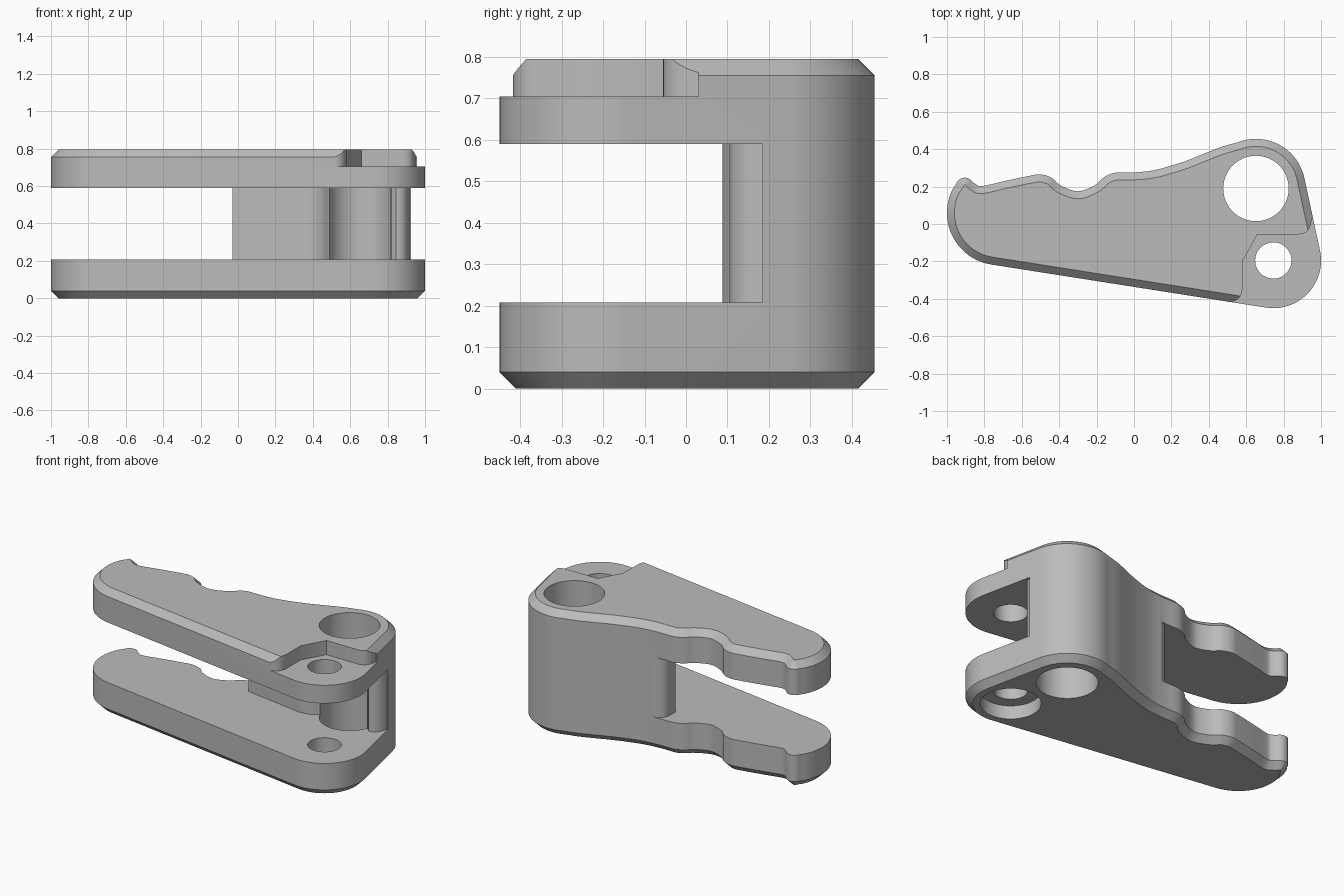
import bpy, bmesh
from math import radians, cos, sin
from mathutils import Vector

cube = bpy.data.objects.get("Cube")
if cube:
    bpy.data.objects.remove(cube, do_unlink=True)

HEIGHT, CHAMFER = 0.795, 0.04
PIVOT, BORE, NOSE = (0.745, -0.195), (0.652, 0.19), (-0.72, 0.06)

grey = bpy.data.materials.new("plain grey")
grey.use_nodes = True
grey.diffuse_color = (0.5, 0.5, 0.5, 1)
grey.node_tree.nodes["Principled BSDF"].inputs["Base Color"].default_value = (0.5, 0.5, 0.5, 1)


def arc(centre, radius, start, end, steps):
    angles = [radians(start + (end - start) * i / steps) for i in range(steps + 1)]
    return [Vector((centre[0] + radius * cos(a), centre[1] + radius * sin(a))) for a in angles]


def spline(points, steps=5):
    """Catmull-Rom curve through the inner points."""
    p = [Vector(q) for q in points]
    out = []
    for a, b, c, d in zip(p, p[1:], p[2:], p[3:]):
        for i in range(steps):
            t = i / steps
            out.append(0.5 * (2 * b + (c - a) * t + (2 * a - 5 * b + 4 * c - d) * t ** 2
                              + (3 * b - a - 3 * c + d) * t ** 3))
    return out + [p[-2]]


def bend(a, control, b, steps=10):
    """Quadratic curve for a rounded corner."""
    a, control, b = Vector(a), Vector(control), Vector(b)
    ts = [i / steps for i in range(steps + 1)]
    return [a * (1 - t) ** 2 + control * 2 * t * (1 - t) + b * t * t for t in ts]


def inset(points, distance):
    """Move a counter-clockwise outline inwards."""
    out = []
    for i, p in enumerate(points):
        d1 = (p - points[i - 1]).normalized()
        d2 = (points[(i + 1) % len(points)] - p).normalized()
        n1, n2 = Vector((-d1.y, d1.x)), Vector((-d2.y, d2.x))
        out.append(p + (n1 + n2) * distance / (1 + n1.dot(n2)))
    return out


def loft(name, layers):
    """Closed solid from (outline, z) layers, bottom to top."""
    bm = bmesh.new()
    rings = [[bm.verts.new((p[0], p[1], z)) for p in pts] for pts, z in layers]
    bm.faces.new(rings[0][::-1])
    bm.faces.new(rings[-1])
    for low, high in zip(rings, rings[1:]):
        for i in range(len(low)):
            j = (i + 1) % len(low)
            bm.faces.new((low[i], low[j], high[j], high[i]))
    bmesh.ops.recalc_face_normals(bm, faces=bm.faces)
    mesh = bpy.data.meshes.new(name)
    bm.to_mesh(mesh)
    bm.free()
    mesh.materials.append(grey)
    obj = bpy.data.objects.new(name, mesh)
    bpy.context.collection.objects.link(obj)
    return obj


def cut(body, name, points, z0, z1):
    cutter = loft(name, [(points, z0), (points, z1)])
    cutter.hide_render = True
    mod = body.modifiers.new(name, 'BOOLEAN')
    mod.operation, mod.solver, mod.object = 'DIFFERENCE', 'EXACT', cutter
    bpy.context.view_layer.objects.active = body
    bpy.ops.object.modifier_apply(modifier=name)
    bpy.data.objects.remove(cutter, do_unlink=True)


# Lever outline: rounded pivot end, bore end, wavy back edge, hooked tip, nose
bore_arc = arc(BORE, 0.265, 12.4, 111, 26)
tip_arc = arc((-0.905, 0.2), 0.048, 40, 165, 12)
wavy = [bore_arc[-3], bore_arc[-1], (0.47, 0.413), (0.38, 0.378), (0.29, 0.342),
        (0.2, 0.312), (0.1, 0.286), (0, 0.276), (-0.1, 0.274), (-0.16, 0.25),
        (-0.21, 0.207), (-0.3, 0.175), (-0.39, 0.205), (-0.44, 0.247), (-0.5, 0.265),
        (-0.56, 0.257), (-0.69, 0.23), (-0.81, 0.203), (-0.845, 0.212), tip_arc[0], tip_arc[2]]
outline = (arc(PIVOT, 0.255, -98.9, 12.4, 28) + bore_arc + spline(wavy)[1:-1]
           + tip_arc + arc(NOSE, 0.28, 152, 261.1, 28))
small = inset(outline, CHAMFER)

# Chamfered body
body = loft("forked_lever", [(small, 0), (outline, CHAMFER),
                             (outline, HEIGHT - CHAMFER), (small, HEIGHT)])

# Slot between the two plates, leaving the web along the back edge
slot = [(-1.2, -0.7), (1.2, -0.7), (1.2, 0.185), (0.918, 0.185)]
slot += bend((0.915, 0.17), (0.9, 0.105), (0.845, 0.105))
slot += [(0.82, 0.13), (0.49, 0.13)]
slot += bend((0.48, 0.125), (0.44, 0.083), (0.36, 0.088))
slot += [(-0.03, 0.15)]
slot += bend((-0.03, 0.22), (-0.02, 0.27), (0.06, 0.285))
slot += [(0.06, 0.7), (-1.2, 0.7)]
cut(body, "slot", slot, 0.208, 0.59)

# Stepped recess around the pivot on the upper plate
recess = bend((0.48, -0.418), (0.575, -0.425), (0.58, -0.345))
recess += [(0.58, -0.2), (0.66, -0.055)]
recess += bend((0.88, -0.055), (0.945, -0.055), (0.95, 0.03))
recess += [(1.2, 0.03), (1.2, -0.7), (0.48, -0.7)]
cut(body, "recess", recess[::-1], 0.705, 1)

# Bore, pivot hole and counterbore underneath
cut(body, "bore", arc(BORE, 0.175, 0, 354, 59), -0.1, 1)
cut(body, "pivot_hole", arc(PIVOT, 0.097, 0, 352.5, 47), -0.1, 1)
cut(body, "counterbore", arc(PIVOT, 0.172, 0, 354, 59), -0.1, 0.085)

bpy.ops.object.select_all(action='DESELECT')
body.select_set(True)
bpy.context.view_layer.objects.active = body
bpy.ops.object.shade_smooth_by_angle(angle=radians(30))
